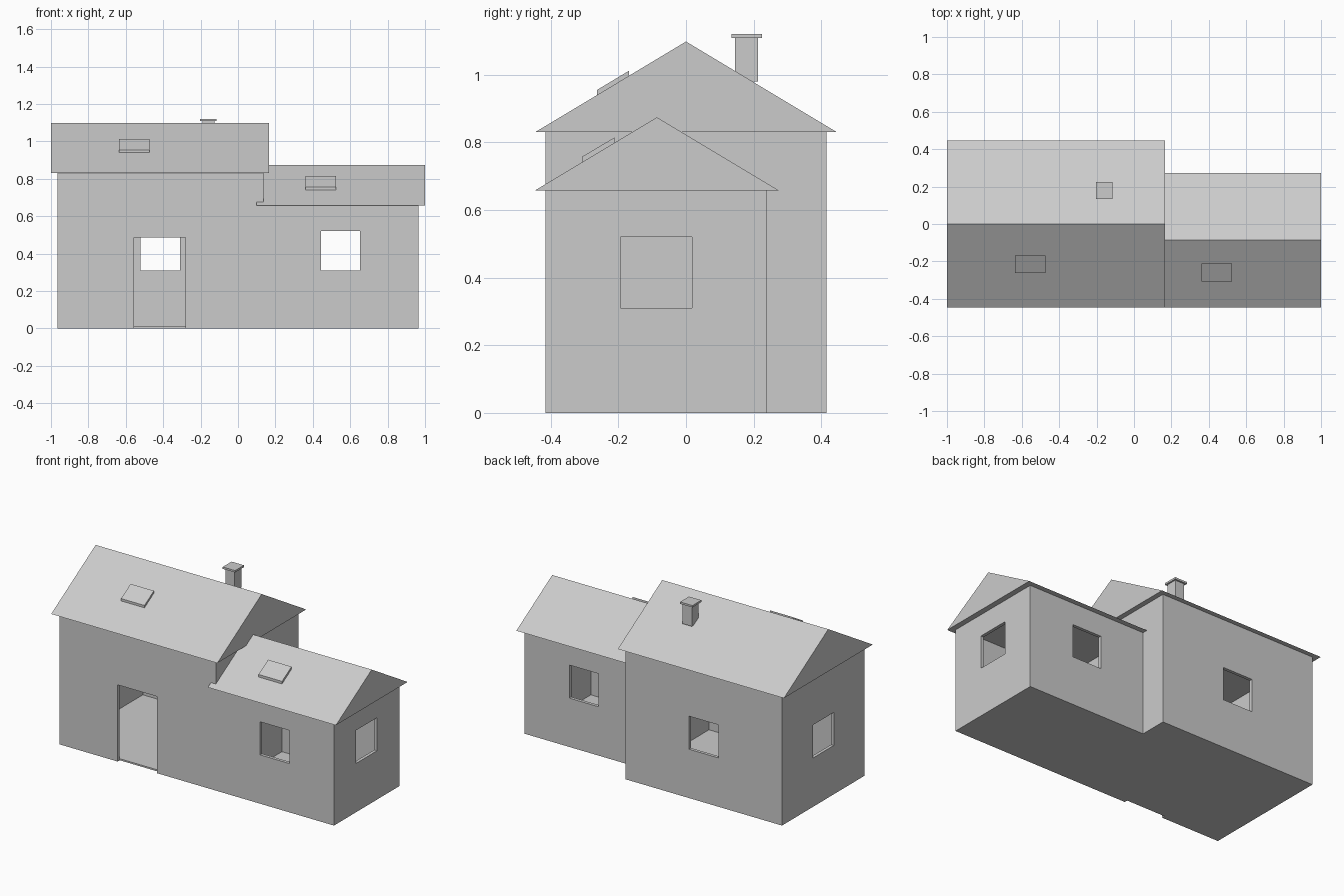
import bpy

if "Cube" in bpy.data.objects:
    bpy.data.objects.remove(bpy.data.objects["Cube"])

GREY = bpy.data.materials.new("plain_grey")
GREY.diffuse_color = (0.6, 0.6, 0.6, 1)
GREY.use_nodes = True
GREY.node_tree.nodes["Principled BSDF"].inputs["Base Color"].default_value = GREY.diffuse_color
WALL, FLOOR = 0.02, 0.01


def solid(name, verts, faces):
    me = bpy.data.meshes.new(name)
    me.from_pydata(verts, [], faces)
    me.materials.append(GREY)
    ob = bpy.data.objects.new(name, me)
    bpy.context.collection.objects.link(ob)
    return ob


def box(name, x, y, z, rise=0.0):
    """Box from ranges; rise lifts the +y side to follow a roof slope."""
    v = [(i, j, k + (rise if j == y[1] else 0)) for k in z for j in y for i in x]
    return solid(name, v, [(0, 2, 3, 1), (4, 5, 7, 6), (0, 1, 5, 4),
                           (2, 6, 7, 3), (0, 4, 6, 2), (1, 3, 7, 5)])


def gable_roof(name, x, y, eave, ridge):
    mid = (y[0] + y[1]) / 2
    v = [(i, j, k) for i in x for j, k in ((y[0], eave), (y[1], eave), (mid, ridge))]
    return solid(name, v, [(0, 2, 1), (3, 4, 5), (0, 1, 4, 3), (1, 2, 5, 4), (2, 0, 3, 5)])


def room(name, x, y, height, openings):
    """Hollow shell with a thin floor, open at the top under the roof."""
    shell = box(name, x, y, (0, height))
    inner = ((x[0] + WALL, x[1] - WALL), (y[0] + WALL, y[1] - WALL), (FLOOR, height + 0.1))
    for n, rng in enumerate([inner] + openings):
        cut = box(f"{name}_cutter_{n}", *rng)
        cut.hide_render = True
        cut.hide_viewport = True
        mod = shell.modifiers.new(f"opening_{n}", 'BOOLEAN')
        mod.operation, mod.solver, mod.object = 'DIFFERENCE', 'EXACT', cut
    # bake the cuts, then drop the cutters
    deps = bpy.context.evaluated_depsgraph_get()
    baked = bpy.data.meshes.new_from_object(shell.evaluated_get(deps))
    cutters = [m.object for m in shell.modifiers]
    shell.modifiers.clear()
    shell.data = baked
    for c in cutters:
        bpy.data.objects.remove(c)


SILL = (0.31, 0.52)  # window height range

# Main house: door in front, windows at the back and left
room("main_walls", (-0.965, 0.135), (-0.415, 0.415), 0.83, [
    ((-0.555, -0.28), (-0.5, -0.394), (-0.1, 0.487)),
    ((-0.52, -0.31), (0.35, 0.5), SILL),
    ((-1.05, -0.9), (-0.105, 0.105), SILL),
])

# Side wing: windows in front, back and right
room("wing_walls", (0.135, 0.965), (-0.415, 0.24), 0.66, [
    ((0.445, 0.652), (-0.5, 0.35), SILL),
    ((0.9, 1.05), (-0.193, 0.018), SILL),
])

# Roofs
gable_roof("main_roof", (-1.0, 0.167), (-0.446, 0.446), 0.83, 1.098)
gable_roof("wing_roof", (0.10, 1.0), (-0.446, 0.274), 0.658, 0.874)

# Roof windows lying along the front slopes
box("main_skylight", (-0.637, -0.473), (-0.263, -0.168), (0.935, 0.955), 0.057)
box("wing_skylight", (0.36, 0.525), (-0.308, -0.212), (0.736, 0.757), 0.057)

# Chimney
box("chimney_stack", (-0.19, -0.125), (0.145, 0.213), (0.98, 1.108))
box("chimney_cap", (-0.202, -0.115), (0.135, 0.224), (1.108, 1.12))
